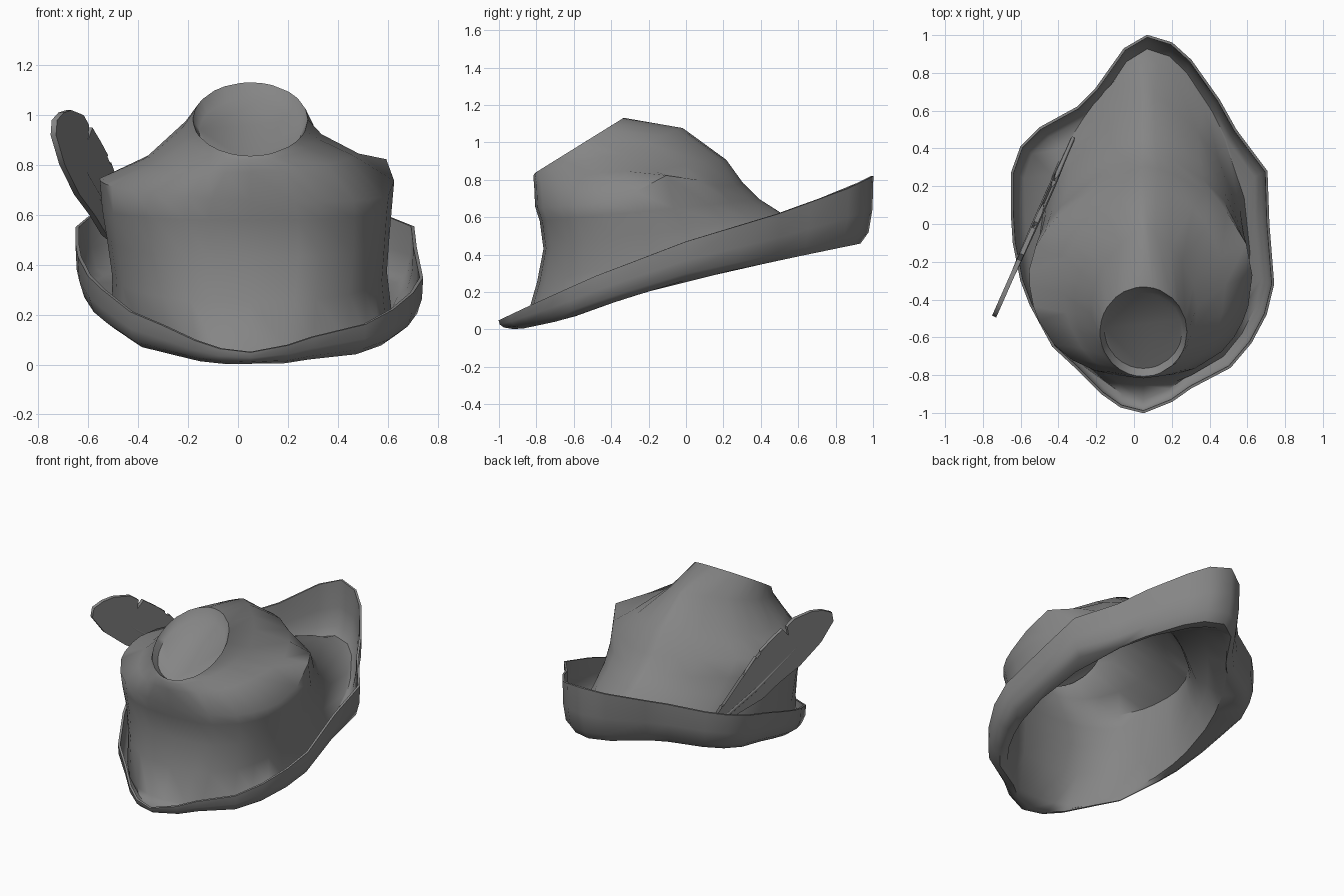
import bpy, bmesh
from math import atan2, cos, sin, exp, radians
from mathutils import Vector

if "Cube" in bpy.data.objects:
    bpy.data.objects.remove(bpy.data.objects["Cube"])

# Plan outline of the brim (x, y)
OUTLINE = [(.07, 1), (.2, .96), (.3, .87), (.45, .66), (.54, .5), (.705, .28), (.715, 0),
           (.74, -.32), (.70, -.48), (.62, -.63), (.51, -.76), (.3, -.87), (.2, -.94),
           (.05, -1), (-.07, -.97), (-.17, -.9), (-.3, -.77), (-.43, -.65), (-.55, -.43),
           (-.6, -.3), (-.64, -.1), (-.65, .05), (-.65, .27), (-.6, .41), (-.5, .51),
           (-.3, .62), (-.2, .72), (-.05, .93)]
ANGLES = [atan2(y, (x - .05) / .7) for x, y in OUTLINE]

# Side profile of the brim: heights along y
RIM_TOP = [(-1, .05), (-.83, .13), (-.5, .28), (0, .47), (.5, .62), (.86, .75), (1, .82)]
RIM_LOW = [(-1, .01), (-.95, .01), (-.7, .06), (-.4, .16), (0, .27), (.5, .365), (1, .465)]

# Crown rings: x left, x right, y front, y back, y widest, front power,
# back power left and right, z front, z back, sideways tilt, dent (negative = bump) on the right
CROWN = [
    (-.50, .61, -.85, .86, -.15, .85, 1.6, 1.3, .045, .475, 0, 0),
    (-.50, .59, -.79, .70, -.18, .75, 2.0, 1.5, .25, .55, 0, 0),
    (-.52, .60, -.755, .50, -.22, .70, 2.0, 1.45, .43, .62, 0, 0),
    (-.54, .61, -.775, .39, -.25, .72, 1.9, 1.4, .58, .69, 0, 0),
    (-.55, .62, -.80, .30, -.27, .78, 1.7, 1.3, .66, .78, -.04, -.11),
    (-.37, .48, -.805, .21, -.32, .82, 1.5, 1.2, .77, .90, .04, .03),
    (-.22, .33, -.81, -.02, -.44, .9, 1.7, 1.6, .82, 1.07, 0, .05),
    (-.18, .28, -.805, -.33, -.57, 1, 1, 1, .83, 1.125, 0, 0),
    (-.16, .26, -.765, -.36, -.56, 1, 1, 1, .80, 1.06, 0, 0),
]


def interp(table, v):
    v = min(max(v, table[0][0]), table[-1][0])
    for (a, za), (b, zb) in zip(table, table[1:]):
        if v <= b:
            return za + (zb - za) * (v - a) / (b - a)


def brim_ring(inset, rise):
    # rise: 0 = bottom of the brim, 1 = top of the rim
    ring = []
    for x, y in OUTLINE:
        d = Vector((x - .05, y)).normalized() * inset
        lo, hi = interp(RIM_LOW, y), interp(RIM_TOP, y)
        ring.append((x - d.x, y - d.y, lo + (hi - lo) * rise))
    return ring


def crown_ring(xl, xr, yf, yb, yw, kf, kbl, kbr, zf, zb, tilt, dent):
    ring = []
    for t in ANGLES:
        c, s = cos(t), sin(t)
        half = xr - .05 if c > 0 else .05 - xl
        w = abs(c) ** (kf if s < 0 else kbr if c > 0 else kbl)
        x = .05 + half * w * (1 if c > 0 else -1)
        y = yw + s * (yb - yw if s > 0 else yw - yf)
        z = zf + (zb - zf) * (y - yf) / (yb - yf) + tilt * x
        ring.append((x, y, z - dent * exp(-((t - .35) / .35) ** 2)))
    return ring


# Dark grey felt
felt = bpy.data.materials.new("dark_grey")
felt.diffuse_color = (.235, .235, .235, 1)
felt.use_nodes = True
felt.node_tree.nodes["Principled BSDF"].inputs["Base Color"].default_value = felt.diffuse_color


def finish(name, bm, thickness):
    mesh = bpy.data.meshes.new(name)
    bm.to_mesh(mesh)
    bm.free()
    mesh.materials.append(felt)
    ob = bpy.data.objects.new(name, mesh)
    bpy.context.collection.objects.link(ob)
    mod = ob.modifiers.new("thickness", 'SOLIDIFY')
    mod.thickness = thickness
    mod.offset = 0
    bpy.ops.object.select_all(action='DESELECT')
    ob.select_set(True)
    bpy.context.view_layer.objects.active = ob
    bpy.ops.object.modifier_apply(modifier=mod.name)
    bpy.ops.object.shade_smooth_by_angle(angle=radians(60))
    return ob


# Hat shell: upturned rim, brim floor, crown and recessed round top
bm = bmesh.new()
rings = [brim_ring(.005, 1), brim_ring(.010, .5), brim_ring(.03, .16), brim_ring(.07, 0)]
rings += [crown_ring(*r) for r in CROWN]
loops = [[bm.verts.new(p) for p in ring] for ring in rings]
n = len(OUTLINE)
for a, b in zip(loops, loops[1:]):
    for i in range(n):
        j = (i + 1) % n
        bm.faces.new((a[i], a[j], b[j], b[i]))
bm.faces.new(loops[-1])
bmesh.ops.recalc_face_normals(bm, faces=bm.faces)
finish("hat", bm, .014)

# Feather: notched blade (y, z) lying in a slanted upright plane
BLADE = [(.45, .47), (.3, .45), (.19, .44), (-.03, .52), (-.14, .60), (-.275, .68), (-.41, .80),
         (-.49, .92), (-.48, .98), (-.42, 1.01), (-.35, 1.02), (-.24, 1.0), (-.19, .96),
         (-.20, .90), (-.16, .95), (-.08, .89), (-.02, .84), (-.03, .74), (.01, .81),
         (.065, .74), (.11, .63), (.155, .52), (.23, .54), (.2, .49), (.27, .48)]


def on_plane(y, z):
    return (-.745 + .443 * (y + .5), y, z)


bm = bmesh.new()
bm.faces.new([bm.verts.new(on_plane(y, z)) for y, z in BLADE])
bmesh.ops.triangulate(bm, faces=bm.faces)
finish("feather", bm, .024)

# Quill along the feather
curve = bpy.data.curves.new("quill", 'CURVE')
curve.dimensions = '3D'
curve.bevel_depth = .018
curve.bevel_resolution = 1
curve.use_fill_caps = True
curve.materials.append(felt)
line = curve.splines.new('POLY')
pts = [(.46, .47), (.2, .47), (0, .60), (-.2, .76), (-.38, .93)]
line.points.add(len(pts) - 1)
for p, (y, z), r in zip(line.points, pts, (.5, 1, 1, .8, .4)):
    p.co = (*on_plane(y, z), 1)
    p.radius = r
bpy.context.collection.objects.link(bpy.data.objects.new("quill", curve))
